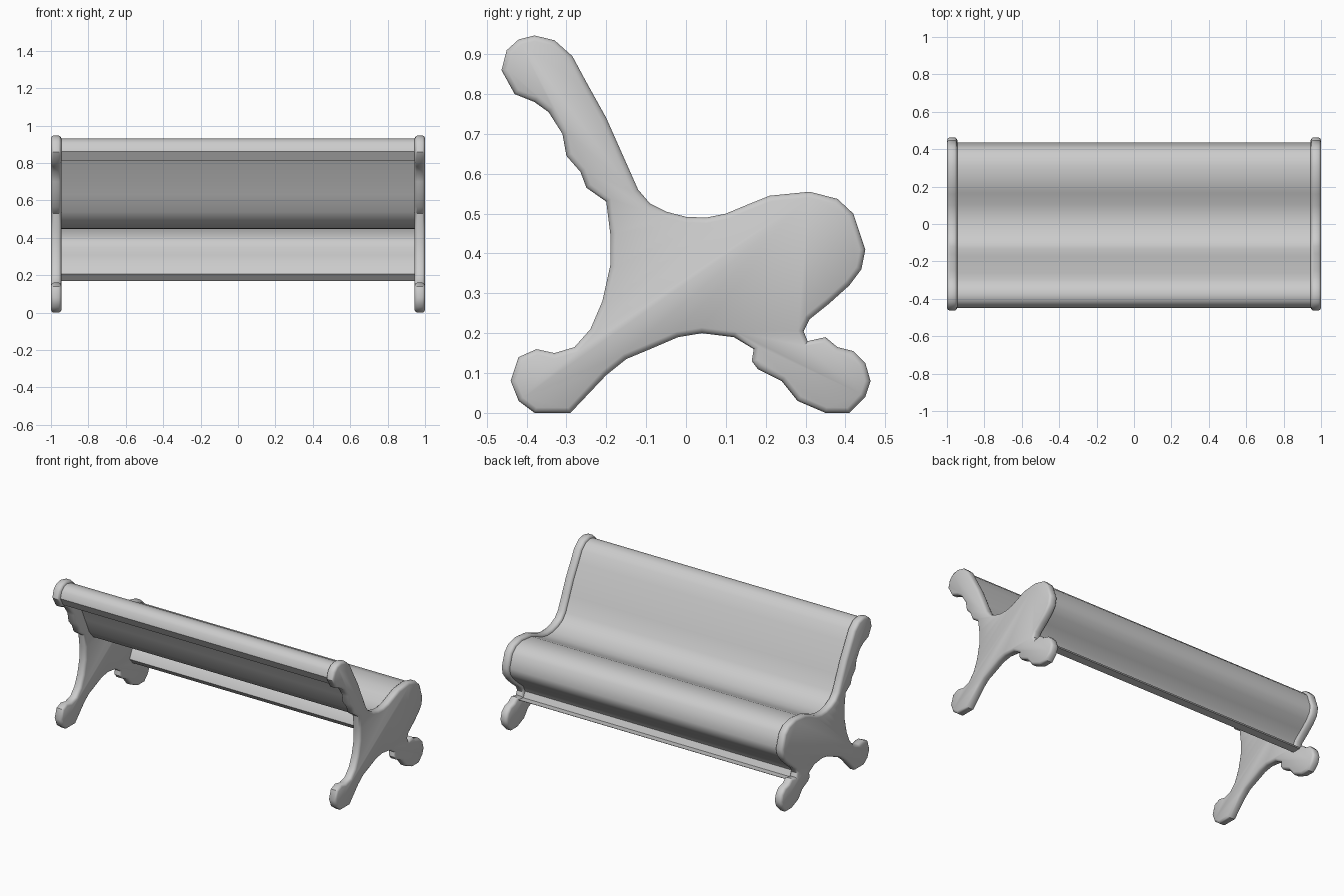
import bpy
import bmesh
import math
from mathutils import Vector

default_cube = bpy.data.objects.get("Cube")
if default_cube:
    bpy.data.objects.remove(default_cube, do_unlink=True)

# One plain painted grey for the whole bench
grey = bpy.data.materials.new("light grey paint")
grey.use_nodes = True
grey.diffuse_color = (0.6, 0.6, 0.6, 1)
grey.node_tree.nodes["Principled BSDF"].inputs["Base Color"].default_value = grey.diffuse_color

# Side profile in hundredths of a unit (y, z), clockwise
SEATING_EDGE = [  # back scroll, backrest, seat, front curl, lip
    (-43, 80), (-46.3, 86), (-45, 91), (-42, 93.7), (-38, 94.7), (-33, 93.5),
    (-28.5, 89.5), (-25, 83), (-20, 74), (-16, 65), (-12, 56), (-9, 52.5),
    (-5, 50.5), (0, 49.2), (5, 49), (10, 50), (16, 52.5), (21, 54.5),
    (31, 55.5), (38, 53.7), (42, 50), (45, 41), (44, 36),
    (41, 32), (36, 27.5), (31, 23.5), (29.5, 20.5), (30.5, 18), (35, 19)]
FRONT_FOOT = [
    (38, 16.5), (42, 15.5), (45, 12.5), (46.3, 8), (45, 4), (41, 0),
    (35, 0), (28, 3), (24, 8), (18, 11), (16.5, 13), (17, 16)]
BACK_FOOT = [
    (12, 19), (4, 20), (-2, 19), (-9, 16), (-15, 13.5), (-20, 9.5), (-29, 0),
    (-38, 0), (-42, 3), (-44, 8), (-42, 14), (-37.5, 16), (-33, 15)]
BACK_EDGE = [
    (-28, 16.5), (-24, 21), (-21, 28), (-19, 37), (-19, 45), (-20, 53),
    (-25, 56.5), (-26.5, 60.5), (-30, 64.5), (-31, 70), (-34.5, 75.5), (-38, 78)]
OUTLINE = [Vector(p) / 100 for p in SEATING_EDGE + FRONT_FOOT + BACK_FOOT + BACK_EDGE]


def inset(points, distance):
    """Move a closed clockwise outline inwards along its averaged normals."""
    moved = []
    for i, p in enumerate(points):
        before = (p - points[i - 1]).normalized()
        after = (points[(i + 1) % len(points)] - p).normalized()
        t = (before + after).normalized()
        moved.append(p + Vector((t.y, -t.x)) * distance)
    return moved


def loft(name, sections):
    """Skin matching closed (y, z) sections placed at given x and cap the ends."""
    bm = bmesh.new()
    rings = [[bm.verts.new((x, p.x, p.y)) for p in pts] for x, pts in sections]
    for a, b in zip(rings, rings[1:]):
        for i in range(len(a)):
            bm.faces.new((a[i - 1], a[i], b[i], b[i - 1]))
    bm.faces.new(rings[0])
    bm.faces.new(rings[-1])
    bmesh.ops.recalc_face_normals(bm, faces=bm.faces)
    mesh = bpy.data.meshes.new(name)
    bm.to_mesh(mesh)
    bm.free()
    mesh.materials.append(grey)
    obj = bpy.data.objects.new(name, mesh)
    bpy.context.collection.objects.link(obj)
    bpy.ops.object.select_all(action="DESELECT")
    obj.select_set(True)
    bpy.context.view_layer.objects.active = obj
    bpy.ops.object.shade_smooth_by_angle(angle=math.radians(35))
    return obj


# Cast end panels with rounded rims
RIM = [(0.945, 0.014), (0.95, 0.005), (0.958, 0), (0.987, 0), (0.995, 0.005), (1.0, 0.014)]
for name, side in (("left_end_panel", 1), ("right_end_panel", -1)):
    loft(name, [(side * x, inset(OUTLINE, d)) for x, d in RIM])

# Continuous curved seat and backrest between the panels
count = len(SEATING_EDGE)
upper = inset(OUTLINE, 0.015)[:count]
under = inset(OUTLINE, 0.043)[:count]
section = [Vector((p.x, max(p.y, 0.17))) for p in upper + under[::-1]]
loft("seat_and_backrest", [(-0.96, section), (0.96, section)])
